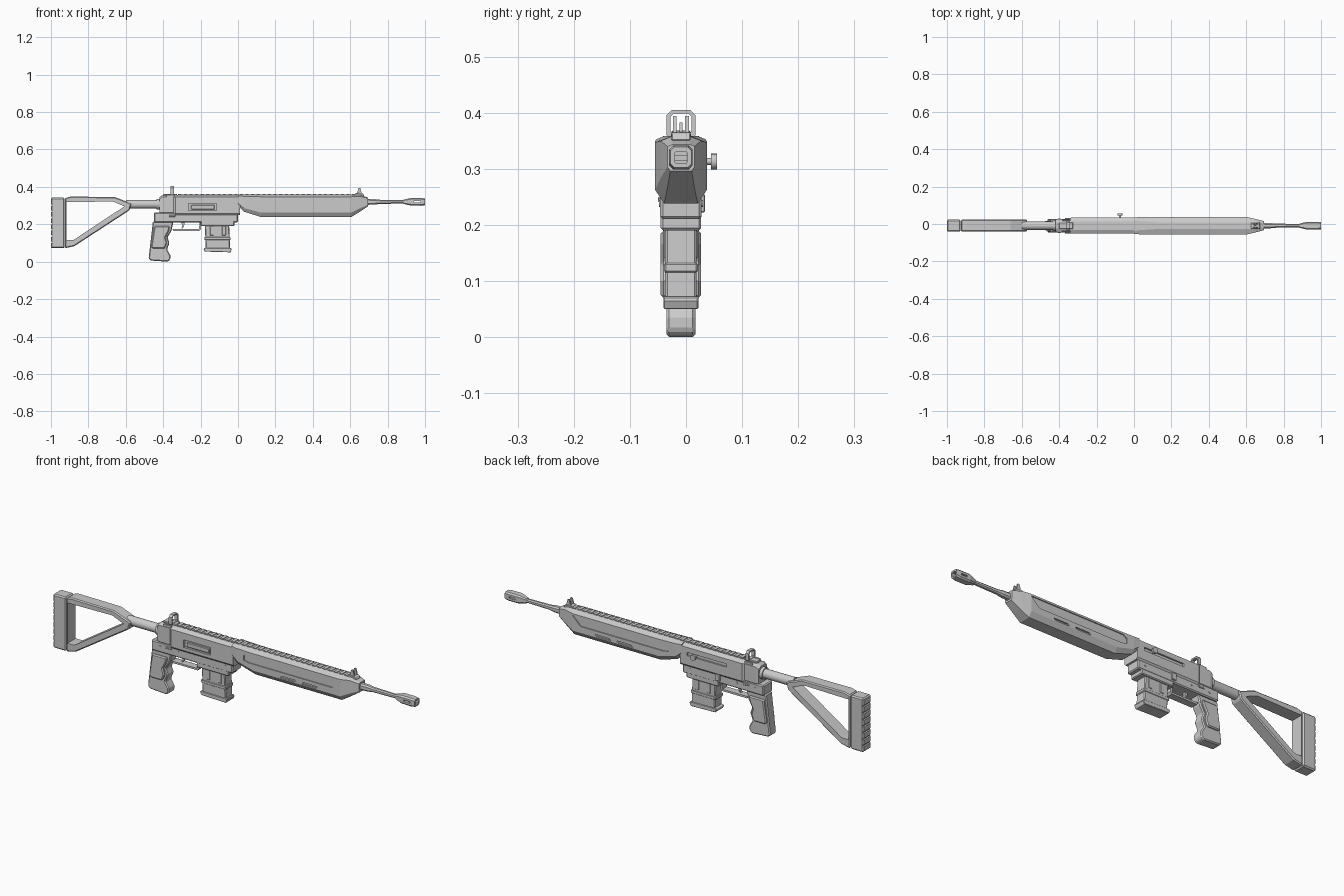
import bpy, bmesh, math
from mathutils import Matrix, Vector

cube = bpy.data.objects.get("Cube")
if cube:
    bpy.data.objects.remove(cube, do_unlink=True)

C = -0.009  # centre plane of the body in y

grey = bpy.data.materials.new("plain_grey")
grey.use_nodes = True
grey.diffuse_color = (0.6, 0.6, 0.6, 1)
grey.node_tree.nodes["Principled BSDF"].inputs["Base Color"].default_value = (0.6, 0.6, 0.6, 1)


def finish(name, bm, bevel=0):
    bmesh.ops.recalc_face_normals(bm, faces=bm.faces)
    if bevel:
        edges = [e for e in bm.edges if e.calc_face_angle(0) > math.radians(40)]
        bmesh.ops.bevel(bm, geom=edges, offset=bevel, segments=1, affect='EDGES')
    mesh = bpy.data.meshes.new(name)
    bm.to_mesh(mesh)
    bm.free()
    mesh.materials.append(grey)
    obj = bpy.data.objects.new(name, mesh)
    bpy.context.collection.objects.link(obj)
    return obj


def prism(name, outline, half, y=C, bevel=0):
    """Side outline in x, z pushed out to both sides of y."""
    bm = bmesh.new()
    face = bm.faces.new([bm.verts.new((x, y - half, z)) for x, z in outline])
    out = bmesh.ops.extrude_face_region(bm, geom=[face])["geom"]
    bmesh.ops.translate(bm, vec=(0, 2 * half, 0),
                        verts=[v for v in out if isinstance(v, bmesh.types.BMVert)])
    return finish(name, bm, bevel)


def box(name, x0, x1, z0, z1, half, y=C, bevel=0):
    return prism(name, [(x0, z0), (x1, z0), (x1, z1), (x0, z1)], half, y, bevel)


def loft(name, stations, top, bottom):
    """Chamfered sections along x: (x, half width, z low, z high, chamfer scale)."""
    bm = bmesh.new()
    rings = []
    for x, w, lo, hi, s in stations:
        (ty, tz), (by, bz) = [(a * s, b * s) for a, b in (top, bottom)]
        side = [(w - by, lo), (w, lo + bz), (w, hi - tz), (w - ty, hi)]
        ring = side + [(-y, z) for y, z in reversed(side)]
        rings.append([bm.verts.new((x, C + y, z)) for y, z in ring])
    for a, b in zip(rings, rings[1:]):
        for i in range(8):
            j = (i + 1) % 8
            bm.faces.new((a[i], a[j], b[j], b[i]))
    bm.faces.new(rings[0])
    bm.faces.new(rings[-1])
    return finish(name, bm)


def rod(name, start, end, radius, sides=16):
    a, b = Vector(start), Vector(end)
    turn = (b - a).to_track_quat('Z', 'Y').to_matrix().to_4x4()
    bm = bmesh.new()
    bmesh.ops.create_cone(bm, cap_ends=True, segments=sides, radius1=radius, radius2=radius,
                          depth=(b - a).length, matrix=Matrix.Translation((a + b) / 2) @ turn)
    obj = finish(name, bm)
    for p in obj.data.polygons:
        p.use_smooth = len(p.vertices) == 4
    obj.data.set_sharp_from_angle(angle=math.radians(40))
    return obj


def cut(obj, *cutters):
    for c in cutters:
        mod = obj.modifiers.new("cut", 'BOOLEAN')
        mod.object, mod.operation, mod.solver = c, 'DIFFERENCE', 'EXACT'
    graph = bpy.context.evaluated_depsgraph_get()
    mesh = bpy.data.meshes.new_from_object(obj.evaluated_get(graph))
    obj.modifiers.clear()
    obj.data = mesh
    for c in cutters:
        bpy.data.objects.remove(c, do_unlink=True)


# Stock: open triangular frame, ribbed butt pad and tube
frame = prism("stock_frame", [(-.925, .34), (-.895, .348), (-.66, .346), (-.57, .312),
                              (-.58, .275), (-.875, .083), (-.925, .072)], .032, bevel=.005)
cut(frame, prism("cutter", [(-.918, .318), (-.67, .322), (-.607, .296), (-.88, .116),
                            (-.918, .116)], .1))
pad = box("butt_pad", -1, -.927, .072, .342, .032, bevel=.006)
cut(pad, *[box("cutter", -1.02, -.992, .1 + i * .033, .109 + i * .033, .1) for i in range(7)])
rod("stock_tube", (-.6, C, .307), (-.4, C, .307), .023, 20)
rod("tube_collar", (-.435, C, .307), (-.41, C, .307), .029, 20)

# Upper receiver with ejection port and handle track
upper = loft("upper_receiver", [(-.42, .033, .255, .345, 1), (-.405, .036, .255, .355, 1),
                                (-.345, .036, .255, .355, 1), (-.335, .043, .25, .356, 1),
                                (.01, .043, .25, .356, 1)], (.02, .01), (.006, .008))
cut(upper, box("cutter", -.265, -.115, .274, .312, .01, C - .043),
    box("cutter", -.25, -.03, .305, .321, .008, C + .043))
box("bolt_cover", -.25, -.125, .28, .302, .008, C - .034, .002)
rod("charging_shank", (-.075, C + .03, .313), (-.075, .047, .313), .006)
rod("charging_knob", (-.075, .045, .313), (-.075, .055, .313), .014)

# Lower receiver and its small controls
box("lower_receiver", -.45, 0, .21, .262, .037, bevel=.005)
box("magazine_well", -.2, -.02, .19, .23, .036, bevel=.004)
box("magazine_release", -.21, -.185, .222, .255, .005, C + .038, .002)
for s in (-1, 1):
    for x in (-.4, -.3, -.04):
        rod("receiver_pin", (x, C + s * .03, .238), (x, C + s * .039, .238), .006, 10)
    box("selector_lever", -.37, -.335, .24, .25, .004, C + s * .037, .002)

# Pistol grip with finger grooves and side panels
prism("grip", [(-.455, .215), (-.478, .018), (-.468, .006), (-.375, 0), (-.362, .012),
               (-.362, .035), (-.38, .065), (-.366, .1), (-.377, .13), (-.356, .165),
               (-.345, .215)], .026, bevel=.005)
prism("grip_panel", [(-.447, .19), (-.464, .08), (-.455, .07), (-.392, .07), (-.38, .1),
                     (-.388, .13), (-.37, .165), (-.365, .19)], .036, bevel=.005)

# Trigger and guard
prism("trigger_guard", [(-.35, .175), (-.345, .165), (-.205, .165), (-.198, .175), (-.198, .215),
                        (-.206, .215), (-.208, .174), (-.35, .174)], .018)
prism("trigger", [(-.305, .215), (-.297, .192), (-.303, .178), (-.296, .178), (-.288, .192),
                  (-.285, .215)], .006)

# Magazine: body, ribs and floor plate
prism("magazine", [(-.178, .215), (-.172, .06), (-.042, .06), (-.048, .215)], .028, bevel=.004)
box("magazine_band", -.18, -.04, .115, .132, .03, bevel=.003)
prism("magazine_floor", [(-.184, .068), (-.178, .054), (-.04, .05), (-.034, .064),
                         (-.036, .072), (-.18, .074)], .031, bevel=.002)
for s in (-1, 1):
    for x in (-.15, -.085):
        box("magazine_rib", x, x + .02, .14, .19, .003, C + s * .027, .002)

# Handguard with recessed side panels and vent slots
guard = loft("handguard", [(0, .044, .3, .358, .5), (.03, .046, .268, .358, .8),
                           (.125, .046, .238, .358, 1), (.605, .046, .238, .358, 1),
                           (.65, .036, .266, .358, .75), (.695, .024, .296, .343, .3)],
             (.028, .011), (.016, .024))
cutters = []
for s in (-1, 1):
    y = C + s * .046
    cutters.append(prism("cutter", [(.07, .3), (.1, .294), (.56, .294), (.605, .338), (.09, .338),
                                    (.07, .325)], .005, y))
    for x in (.27, .39):
        cutters.append(prism("cutter", [(x, .266), (x + .08, .266), (x + .09, .276),
                                        (x + .01, .276)], .008, y))
cut(guard, *cutters)

# Top rail
box("rail_base", -.32, .62, .35, .359, .014)
for i in range(32):
    x = -.32 + i * .03
    box("rail_tooth", x, x + .017, .352, .362, .018)

# Rear sight: block, base and framed ring
box("rear_sight_base", -.4, -.325, .35, .362, .018, bevel=.003)
for s in (-1, 1):
    box("rear_sight_clamp", -.385, -.34, .34, .358, .004, C + s * .03, .002)
ring = loft("rear_sight_ring", [(-.36, .026, .355, .405, 1), (-.343, .026, .355, .405, 1)],
            (.01, .01), (.005, .005))
cut(ring, loft("cutter", [(-.38, .019, .364, .398, 1), (-.32, .019, .364, .398, 1)],
               (.006, .006), (.003, .003)))

# Front sight: base, centre post and two wings
prism("front_sight_base", [(.62, .352), (.675, .35), (.668, .364), (.63, .368)], .017, bevel=.002)
prism("front_sight_post", [(.645, .36), (.652, .36), (.65, .382), (.647, .382)], .003)
for s in (-1, 1):
    prism("front_sight_wing", [(.635, .362), (.662, .362), (.654, .394), (.646, .394)],
          .0035, C + s * .011)

# Barrel, collar and flared muzzle
K = (.007, .007)
loft("barrel", [(.68, .015, .304, .336, 1), (.73, .014, .305, .335, 1),
                (.76, .011, .309, .331, .8), (.91, .009, .311, .329, .7)], K, K)
muzzle = loft("muzzle", [(.885, .011, .309, .331, .7), (.892, .013, .307, .333, .7),
                         (.925, .021, .3, .341, 1), (.98, .021, .299, .341, 1),
                         (1, .019, .302, .339, 1)], K, K)
cut(muzzle, loft("cutter", [(.96, .011, .309, .331, .4), (1.02, .011, .309, .331, .4)], K, K),
    box("cutter", .94, .975, .316, .324, .1))
